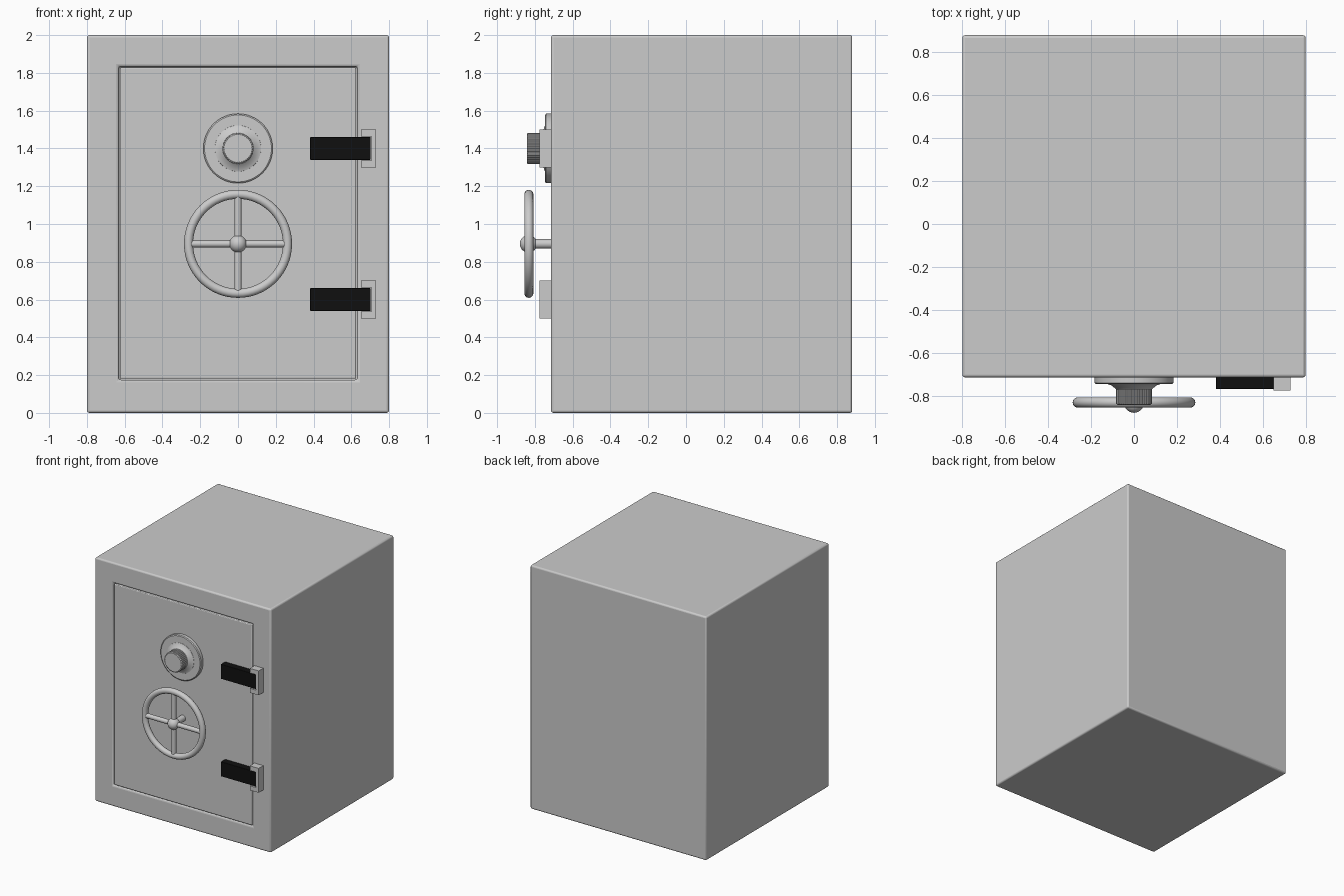
import bpy, bmesh, math
from mathutils import Matrix, Vector

if "Cube" in bpy.data.objects:
    bpy.data.objects.remove(bpy.data.objects["Cube"])

FRONT = -0.715
TO_FRONT = Matrix.Rotation(math.radians(90), 4, 'X')   # local +z points to -y


def finish(bm, name, smooth=True, bevel=0.0, segments=3):
    bmesh.ops.recalc_face_normals(bm, faces=bm.faces)
    mesh = bpy.data.meshes.new(name)
    bm.to_mesh(mesh)
    bm.free()
    ob = bpy.data.objects.new(name, mesh)
    bpy.context.collection.objects.link(ob)
    if bevel:
        mod = ob.modifiers.new("bevel", 'BEVEL')
        mod.width = bevel
        mod.segments = segments
        mod.limit_method = 'ANGLE'
    if smooth:
        bpy.ops.object.select_all(action='DESELECT')
        ob.select_set(True)
        bpy.context.view_layer.objects.active = ob
        bpy.ops.object.shade_smooth_by_angle()
    return ob


def box_bm(x0, x1, y0, y1, z0, z1):
    bm = bmesh.new()
    m = Matrix.Translation(((x0 + x1) / 2, (y0 + y1) / 2, (z0 + z1) / 2)) \
        @ Matrix.Diagonal((x1 - x0, y1 - y0, z1 - z0, 1))
    bmesh.ops.create_cube(bm, size=1, matrix=m)
    return bm


def lathe(name, profile, cz, steps=64, cap=True, ridge=0.0):
    """Revolve (radius, y) points about a front-to-back axis at height cz."""
    bm = bmesh.new()
    rings = []
    for r, y in profile:
        ring = []
        for i in range(steps):
            a = 2 * math.pi * i / steps
            rr = r - (ridge if i % 4 > 1 else 0)
            ring.append(bm.verts.new((rr * math.cos(a), y, cz + rr * math.sin(a))))
        rings.append(ring)
    pairs = list(zip(rings, rings[1:])) if cap else list(zip(rings, rings[1:] + rings[:1]))
    for a, b in pairs:
        for i in range(steps):
            j = (i + 1) % steps
            bm.faces.new((a[i], a[j], b[j], b[i]))
    if cap:
        bm.faces.new(rings[0])
        bm.faces.new(rings[-1])
    return finish(bm, name, smooth=not ridge)


# Safe body with a recessed door opening
bm = box_bm(-0.8, 0.8, FRONT, 0.88, 0, 2)
face = min(bm.faces, key=lambda f: f.calc_center_median().y)
inner = bmesh.ops.extrude_discrete_faces(bm, faces=[face])["faces"][0]
bmesh.ops.remove_doubles(bm, verts=bm.verts, dist=1e-5)
face = min(bm.faces, key=lambda f: f.calc_center_median().y)
bmesh.ops.inset_region(bm, faces=[face], thickness=0.165)
for v in face.verts:
    v.co.x = math.copysign(0.632, v.co.x)
    v.co.z = 1.834 if v.co.z > 1 else 0.175
back = bmesh.ops.extrude_face_region(bm, geom=[face])
bmesh.ops.translate(bm, vec=(0, 0.1, 0),
                    verts=[g for g in back["geom"] if isinstance(g, bmesh.types.BMVert)])
if face.is_valid:
    bmesh.ops.delete(bm, geom=[face], context='FACES_ONLY')
finish(bm, "body", bevel=0.013)

# Door
finish(box_bm(-0.626, 0.626, FRONT, -0.62, 0.181, 1.828), "door", bevel=0.006)

# Combination dial: plate, flared collar and ridged knob
DIAL = 1.4
lathe("dial_plate", [(0.184, FRONT + 0.01), (0.184, -0.741), (0.177, -0.746)], DIAL)
lathe("dial_collar", [(0.125, -0.74), (0.122, -0.747), (0.105, -0.752), (0.082, -0.772),
                      (0.07, -0.773)], DIAL)
lathe("dial_knob", [(0.083, -0.768), (0.083, -0.838), (0.076, -0.843)], DIAL,
      steps=160, ridge=0.003)

# Hand wheel: rim, spokes, hub and shaft
WHEEL, WY = 0.895, -0.832
rim = [(0.262 + 0.024 * math.cos(2 * math.pi * k / 16),
        WY + 0.024 * math.sin(2 * math.pi * k / 16)) for k in range(16)]
lathe("wheel_rim", rim, WHEEL, cap=False)
for name, axis in (("wheel_spoke_across", 'Y'), ("wheel_spoke_upright", 'Z')):
    bm = bmesh.new()
    bmesh.ops.create_cone(bm, cap_ends=True, segments=24, radius1=0.019, radius2=0.019,
                          depth=0.51, matrix=Matrix.Translation((0, WY, WHEEL))
                          @ Matrix.Rotation(math.radians(90), 4, axis))
    finish(bm, name)
bm = bmesh.new()
bmesh.ops.create_uvsphere(bm, u_segments=32, v_segments=16, radius=0.046,
                          matrix=Matrix.Translation((0, -0.834, WHEEL)) @ TO_FRONT)
finish(bm, "wheel_hub")
lathe("wheel_shaft", [(0.025, FRONT + 0.02), (0.025, WY)], WHEEL, steps=32)

# Hinges: black strap held in a C-shaped bracket
black = bpy.data.materials.new("black")
black.diffuse_color = (0.005, 0.005, 0.005, 1)
black.use_nodes = True
black.node_tree.nodes["Principled BSDF"].inputs["Base Color"].default_value = black.diffuse_color
for label, z in (("upper", 1.4), ("lower", 0.6)):
    strap = finish(box_bm(0.382, 0.702, -0.769, FRONT + 0.01, z - 0.06, z + 0.06),
                   label + "_hinge_strap", bevel=0.003, segments=2)
    strap.data.materials.append(black)
    half = [(0.65, 0.064), (0.65, 0.1), (0.73, 0.1)]
    outline = [(0.706, 0.064)] + half
    outline += [(x, -h) for x, h in reversed(outline)]
    bm = bmesh.new()
    base = bm.faces.new([bm.verts.new((x, FRONT + 0.01, z + h)) for x, h in outline])
    ext = bmesh.ops.extrude_face_region(bm, geom=[base])
    bmesh.ops.translate(bm, vec=Vector((0, -0.07, 0)),
                        verts=[g for g in ext["geom"] if isinstance(g, bmesh.types.BMVert)])
    finish(bm, label + "_hinge_bracket", smooth=False)
